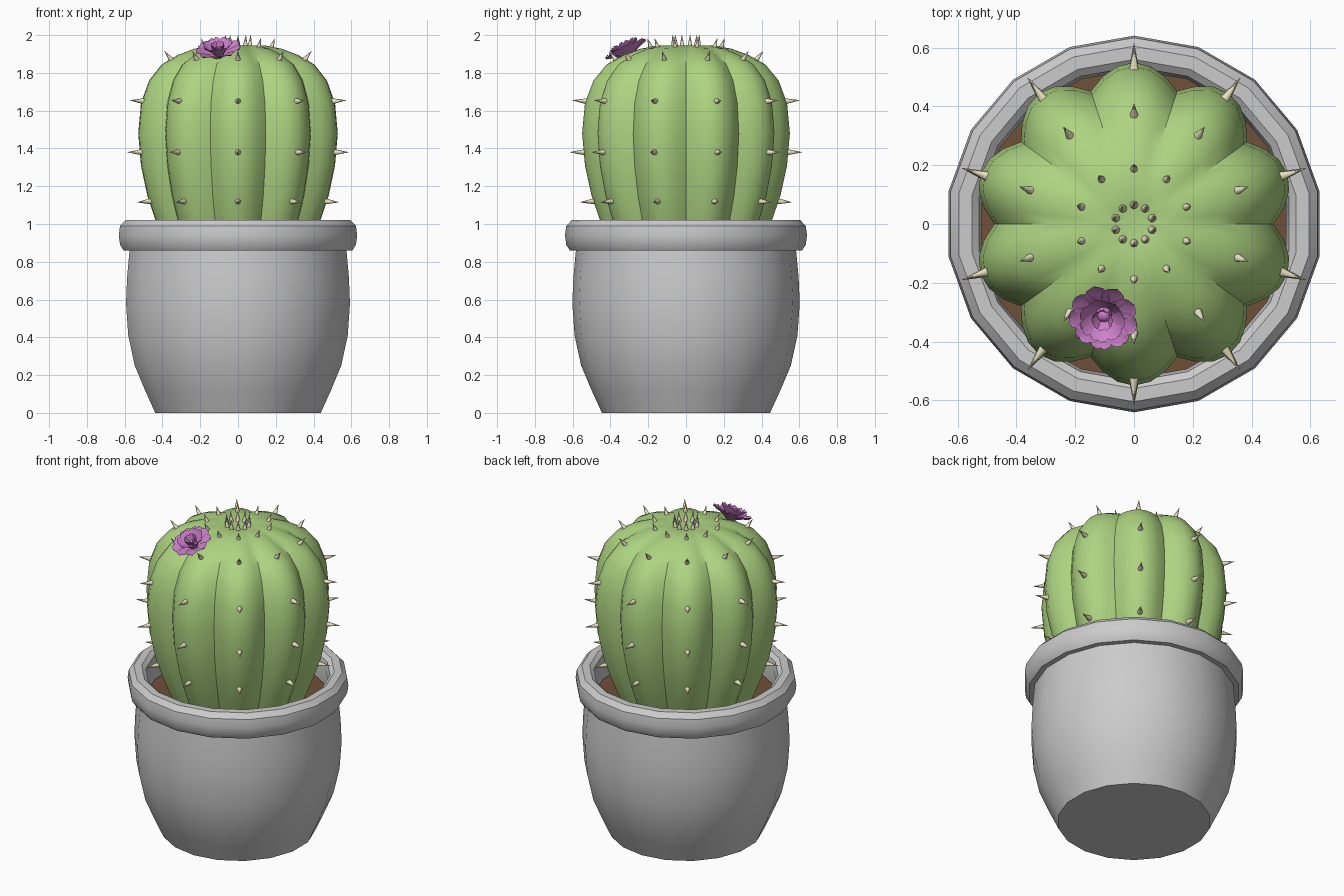
import bpy, bmesh, math
from mathutils import Vector, Matrix

if "Cube" in bpy.data.objects:
    bpy.data.objects.remove(bpy.data.objects["Cube"])


def material(name, color):
    m = bpy.data.materials.new(name)
    m.diffuse_color = (*color, 1)
    m.use_nodes = True
    m.node_tree.nodes["Principled BSDF"].inputs["Base Color"].default_value = m.diffuse_color
    return m


def finish(bm, name, mat=None, angle=35):
    bmesh.ops.remove_doubles(bm, verts=bm.verts, dist=1e-5)
    me = bpy.data.meshes.new(name)
    bm.to_mesh(me)
    bm.free()
    ob = bpy.data.objects.new(name, me)
    bpy.context.collection.objects.link(ob)
    if mat:
        me.materials.append(mat)
    bpy.ops.object.select_all(action='DESELECT')
    ob.select_set(True)
    bpy.context.view_layer.objects.active = ob
    bpy.ops.object.shade_smooth_by_angle(angle=math.radians(angle))
    return ob


def lathe(profile, n, shape=lambda r, a, z: r):
    """Spin (radius, height) points; shape() can vary the radius by angle."""
    bm = bmesh.new()
    rings = []
    for r, z in profile:
        ring = []
        if r == 0:
            ring = [bm.verts.new((0, 0, z))] * n
        else:
            for i in range(n):
                a = math.pi / 2 + 2 * math.pi * i / n
                q = shape(r, a, z)
                ring.append(bm.verts.new((q * math.cos(a), q * math.sin(a), z)))
        rings.append(ring)
    for lo, hi in zip(rings, rings[1:]):
        for i in range(n):
            j = (i + 1) % n
            bm.faces.new(list(dict.fromkeys((lo[i], lo[j], hi[j], hi[i]))))
    return bm


green = material("cactus_green", (0.42, 0.66, 0.22))
cream = material("spine_cream", (0.80, 0.74, 0.52))
brown = material("soil_brown", (0.16, 0.08, 0.04))
pink = material("petal_purple", (0.62, 0.22, 0.60))

# Pot with rolled rim, then the inside wall down to the soil
pot = [(0, 0), (0.445, 0), (0.50, 0.12), (0.555, 0.25), (0.59, 0.41), (0.602, 0.58),
       (0.596, 0.72), (0.583, 0.86), (0.615, 0.86), (0.634, 0.89), (0.641, 0.94),
       (0.634, 0.99), (0.605, 1.02), (0.56, 1.02), (0.535, 1.00), (0.525, 0.95),
       (0.53, 0.84)]
finish(lathe(pot, 18), "pot")

# Soil
finish(lathe([(0.535, 0.85), (0, 0.86)], 18), "soil", brown)
bpy.context.object.data.flip_normals() if bpy.context.object.data.polygons[0].normal.z < 0 else None

# Ribbed cactus body: ten ribs, grooves fading out towards the crown
RIBS = 10
body = [(0.37, 0.82), (0.415, 0.92), (0.455, 1.02), (0.50, 1.15), (0.535, 1.31), (0.55, 1.48),
        (0.535, 1.64), (0.49, 1.76), (0.42, 1.845), (0.33, 1.895), (0.24, 1.928),
        (0.15, 1.945), (0.08, 1.94), (0, 1.925)]


def rib(r, a, z):
    wave = abs(math.cos(RIBS / 2 * (a - math.pi / 2)))
    return r * (1 - 0.135 * (1 - wave))


finish(lathe(body, RIBS * 6, rib), "cactus_body", green)

# Spines: rows up every rib (radius, height, tilt above horizontal, length)
rows = [(0.49, 1.12, -4, 0.07), (0.54, 1.38, 0, 0.075), (0.53, 1.65, 4, 0.07),
        (0.37, 1.868, 50, 0.06), (0.185, 1.93, 70, 0.055), (0.065, 1.932, 85, 0.068)]
bm = bmesh.new()
for k in range(RIBS):
    a = math.pi / 2 + 2 * math.pi * k / RIBS
    for r, z, tilt, length in rows:
        t = math.radians(tilt)
        d = Vector((math.cos(a) * math.cos(t), math.sin(a) * math.cos(t), math.sin(t)))
        base = Vector((r * math.cos(a), r * math.sin(a), z))
        mat = (Matrix.Translation(base + d * (length / 2 - 0.005))
               @ d.to_track_quat('Z', 'Y').to_matrix().to_4x4())
        bmesh.ops.create_cone(bm, cap_ends=True, segments=8, radius1=0.017,
                              radius2=0.001, depth=length + 0.01, matrix=mat)
finish(bm, "spines", cream, 50)

# Flower: three whorls of cupped petals around a small bud, tilted forward
axis = Vector((-0.12, -0.42, 0.88)).normalized()
place = (Matrix.Translation((-0.098, -0.295, 1.878))
         @ axis.to_track_quat('Z', 'Y').to_matrix().to_4x4())
bm = bmesh.new()
# petal stations: fraction of length, half width
stations = [(0, 0.012), (0.35, 0.032), (0.7, 0.042), (0.92, 0.03), (1, 0.012)]


def petal(angle, length, lift, scale):
    rot = place @ Matrix.Rotation(angle, 4, 'Z')
    rows = []
    x, z = 0.008, 0.0
    last = 0
    for f, w in stations:
        e = math.radians(lift + 12 - 30 * f)
        x += (f - last) * length * math.cos(e)
        z += (f - last) * length * math.sin(e)
        last = f
        rows.append([bm.verts.new(rot @ Vector((x, s * w * scale, z + 0.012 * s * s)))
                     for s in (-1, 0, 1)])
    for p, q in zip(rows, rows[1:]):
        for i in (0, 1):
            bm.faces.new((p[i], q[i], q[i + 1], p[i + 1]))


for count, length, lift, scale, turn in [(9, 0.122, 32, 1.0, 0), (7, 0.105, 55, 0.85, 0.3),
                                         (5, 0.08, 78, 0.65, 0.1)]:
    for i in range(count):
        petal(turn + 2 * math.pi * i / count, length, lift, scale)
bmesh.ops.create_icosphere(bm, subdivisions=2, radius=0.028,
                           matrix=place @ Matrix.Translation((0, 0, 0.03)))
finish(bm, "flower", pink)
